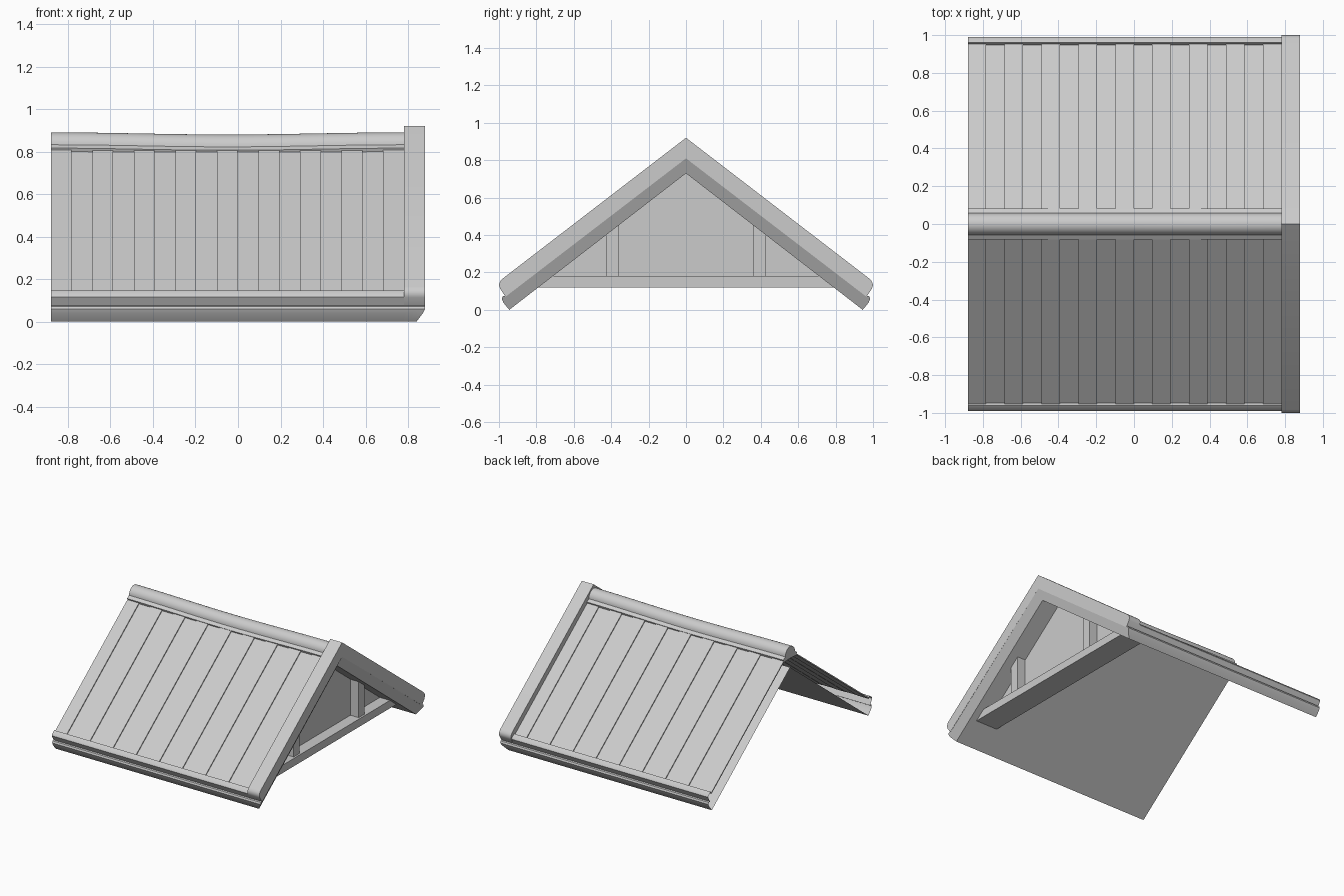
import bpy, bmesh, math

cube = bpy.data.objects.get("Cube")
if cube:
    bpy.data.objects.remove(cube, do_unlink=True)

SLOPE = 0.768
LEFT, VERGE, FRONT = -0.88, 0.78, 0.88

grey = bpy.data.materials.new("plain_grey")
grey.use_nodes = True
colour = (0.6, 0.6, 0.6, 1)
grey.diffuse_color = colour
grey.node_tree.nodes["Principled BSDF"].inputs["Base Color"].default_value = colour


def prism(name, profile, x0, x1, end_x=None, open_left=False, steps=1, lift=None, smooth=False):
    """Sweep a closed (y, z) outline along x."""
    bm = bmesh.new()
    rings = []
    for i in range(steps + 1):
        x = x0 + (x1 - x0) * i / steps
        ring = []
        for y, z in profile:
            px = end_x(y, z) if end_x and i == steps else x
            ring.append(bm.verts.new((px, y, z + (lift(x) if lift else 0))))
        rings.append(ring)
    n = len(profile)
    for a, b in zip(rings, rings[1:]):
        for j in range(n):
            k = (j + 1) % n
            bm.faces.new((a[j], a[k], b[k], b[j]))
    left_cap = bm.faces.new(rings[0][::-1])
    bm.faces.new(rings[-1])
    bmesh.ops.recalc_face_normals(bm, faces=bm.faces[:])
    if open_left:
        bmesh.ops.delete(bm, geom=[left_cap], context='FACES_ONLY')
    mesh = bpy.data.meshes.new(name)
    bm.to_mesh(mesh)
    bm.free()
    mesh.materials.append(grey)
    obj = bpy.data.objects.new(name, mesh)
    bpy.context.collection.objects.link(obj)
    if smooth:
        bpy.ops.object.select_all(action='DESELECT')
        obj.select_set(True)
        bpy.context.view_layer.objects.active = obj
        bpy.ops.object.shade_smooth_by_angle(angle=math.radians(35))
    return obj


def gable(half):
    """Mirror a half outline that starts and ends on the centre line."""
    return half + [(-y, z) for y, z in half[-2:0:-1]]


def box(name, x0, x1, y0, y1, z0, z1):
    return prism(name, [(y0, z0), (y1, z0), (y1, z1), (y0, z1)], x0, x1)


# Hollow roof shell with a raised eave lip and a rounded lower layer
eave = [(0.968, 0.075), (0.98, 0.072), (0.985, 0.058), (0.976, 0.038), (0.945, 0)]
prism("roof_shell", gable([(0, 0.857), (0.948, 0.129), (0.96, 0.146), (0.986, 0.126),
                           (0.99, 0.115), (0.965, 0.07)] + eave + [(0, 0.73)]),
      LEFT, VERGE, open_left=True, smooth=True)

# Raised roof planks, alternating with the sunken ones
count = 17
width = (VERGE - LEFT) / count
for side, label in ((-1, "front"), (1, "back")):
    for i in range(0, count, 2):
        outline = [(side * y, top - SLOPE * y) for y, top in
                   ((0.03, 0.866), (0.953, 0.866), (0.948, 0.855), (0.03, 0.855))]
        prism(f"{label}_plank_{i // 2 + 1}", outline,
              LEFT + i * width, LEFT + (i + 1) * width)

# Verge boards over the gable end
prism("verge_boards", gable([(0, 0.92), (0.983, 0.165), (0.995, 0.15), (1.0, 0.132),
                             (0.994, 0.113), (0.965, 0.07), (0, 0.81)]),
      VERGE, FRONT, smooth=True)


# Bevelled trim under the verge boards
def bevel_x(y, z):
    depth = (0.81 - SLOPE * abs(y) - z) / 0.08
    return FRONT - 0.04 * min(1, max(0, depth))


prism("verge_trim", gable([(0, 0.81)] + eave + [(0, 0.73)]),
      VERGE, FRONT, end_x=bevel_x, smooth=True)

# Sagging ridge cap with side flanges
arc = [(0.058 * math.sin(a), 0.832 + 0.058 * math.cos(a))
       for a in (math.pi / 2 * k / 8 for k in range(9))]
prism("ridge_cap", gable(arc + [(0.082, 0.816), (0.074, 0.796), (0, 0.8)]),
      LEFT, VERGE, steps=16, smooth=True,
      lift=lambda x: -0.005 * (1 + math.cos(math.pi * (x + 0.05) / 0.83)))

# Gable wall, tie beam and posts
prism("gable_wall", gable([(0, 0.74), (0.73, 0.18), (0, 0.18)]), 0.69, 0.70)
prism("tie_beam", gable([(0, 0.18), (0.72, 0.18), (0.798, 0.12), (0, 0.12)]), 0.60, 0.785)
for s, label in ((-1, "right"), (1, "left")):
    inner, outer = s * 0.357, s * 0.428
    prism(f"{label}_post", [(inner, 0.18), (outer, 0.18), (outer, 0.41), (inner, 0.46)],
          0.70, 0.77)
